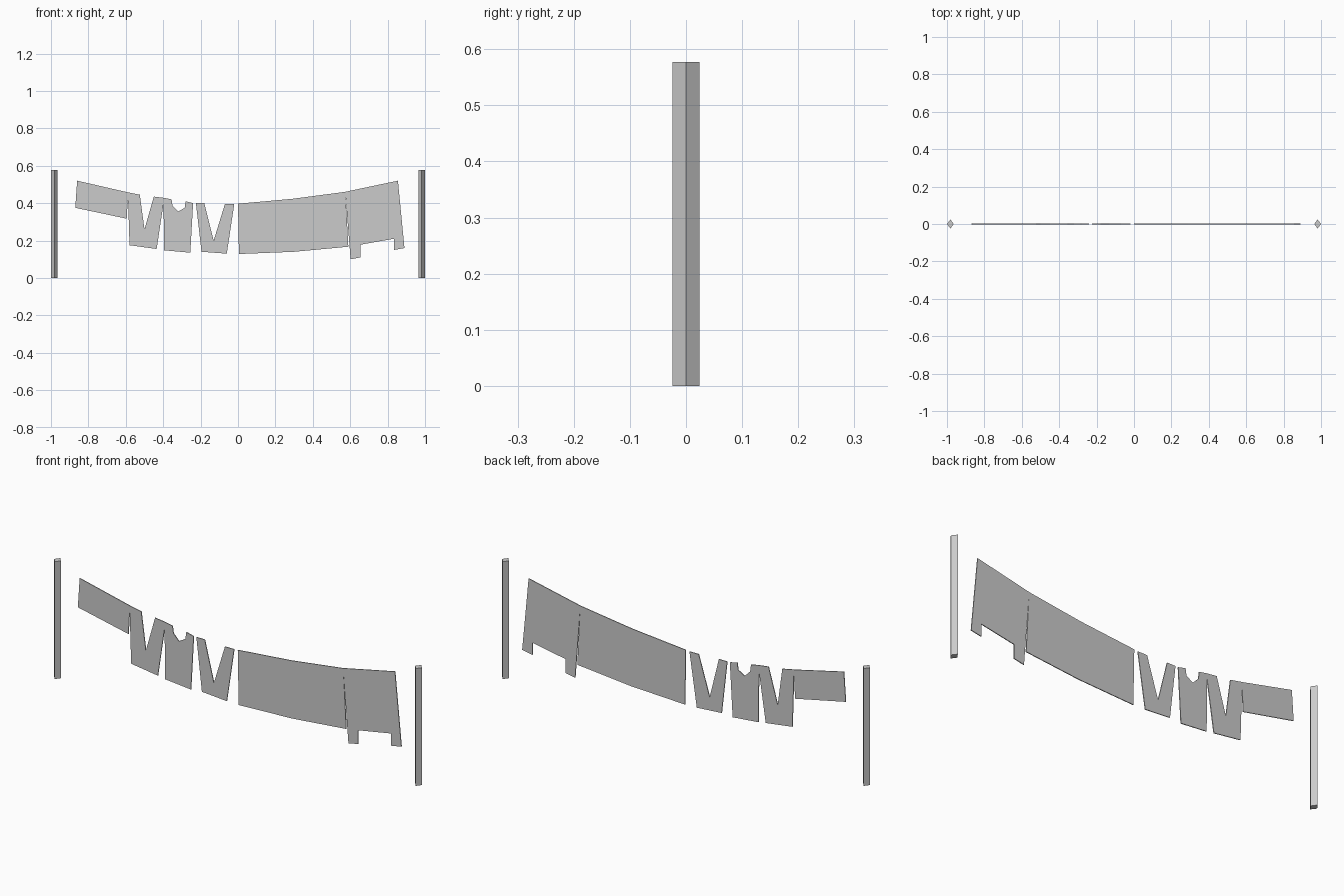
import bpy
import bmesh

# Remove the default cube
default_cube = bpy.data.objects.get("Cube")
if default_cube:
    bpy.data.objects.remove(default_cube, do_unlink=True)

BANNER_THICKNESS = 0.004
POST_HEIGHT = 0.577

# One plain grey for the whole model
grey = bpy.data.materials.new("plain grey")
grey.use_nodes = True
grey.diffuse_color = (0.6, 0.6, 0.6, 1)
grey.node_tree.nodes["Principled BSDF"].inputs["Base Color"].default_value = grey.diffuse_color


def extrude_outline(name, points, direction):
    """Make a solid from a flat outline, pushed along a direction."""
    mesh = bpy.data.meshes.new(name)
    bm = bmesh.new()
    face = bm.faces.new([bm.verts.new(point) for point in points])
    result = bmesh.ops.extrude_face_region(bm, geom=[face], use_keep_orig=True)
    moved = [item for item in result["geom"] if isinstance(item, bmesh.types.BMVert)]
    bmesh.ops.translate(bm, verts=moved, vec=direction)
    bmesh.ops.recalc_face_normals(bm, faces=bm.faces)
    bm.to_mesh(mesh)
    bm.free()
    mesh.materials.append(grey)
    obj = bpy.data.objects.new(name, mesh)
    bpy.context.scene.collection.objects.link(obj)
    return obj


def banner_piece(name, outline):
    """Hang a thin sheet, given as x and z, in the plane between the posts."""
    points = [(x, -BANNER_THICKNESS / 2, z) for x, z in outline]
    return extrude_outline(name, points, (0, BANNER_THICKNESS, 0))


def post(name, centre_x):
    """Stand a diamond-section post on the ground."""
    half_width, half_depth = 0.018, 0.024
    points = [(centre_x - half_width, 0, 0), (centre_x, -half_depth, 0),
              (centre_x + half_width, 0, 0), (centre_x, half_depth, 0)]
    return extrude_outline(name, points, (0, 0, POST_HEIGHT))


# Posts at both ends
for side, sign in (("left", 1), ("right", -1)):
    post(side + "_post", sign * 0.982)

# Torn right part: narrow strip, notched flap and chipped flap, joined at the top
banner_piece("torn_right_banner", [
    (-.86, .52), (-.59, .458), (-.525, .445),
    (-.5, .26), (-.45, .435), (-.395, .428), (-.355, .42),
    (-.35, .385), (-.32, .355), (-.285, .375), (-.28, .41), (-.24, .4),
    (-.255, .135), (-.395, .148), (-.398, .4),
    (-.435, .155), (-.58, .175), (-.588, .44),
    (-.595, .317), (-.87, .375),
])

# Loose middle flap with a deep notch
banner_piece("torn_middle_banner", [
    (-.225, .4), (-.18, .4), (-.13, .2), (-.07, .395), (-.02, .395),
    (-.06, .13), (-.195, .14),
])

# Broad left part, slit near its end, with two hanging tabs
banner_piece("broad_left_banner", [
    (0, .397), (.29, .423), (.57, .46), (.855, .52),
    (.89, .16), (.835, .15), (.835, .21), (.655, .178),
    (.655, .11), (.602, .1), (.575, .44),
    (.59, .167), (.3, .14), (.005, .128),
])
